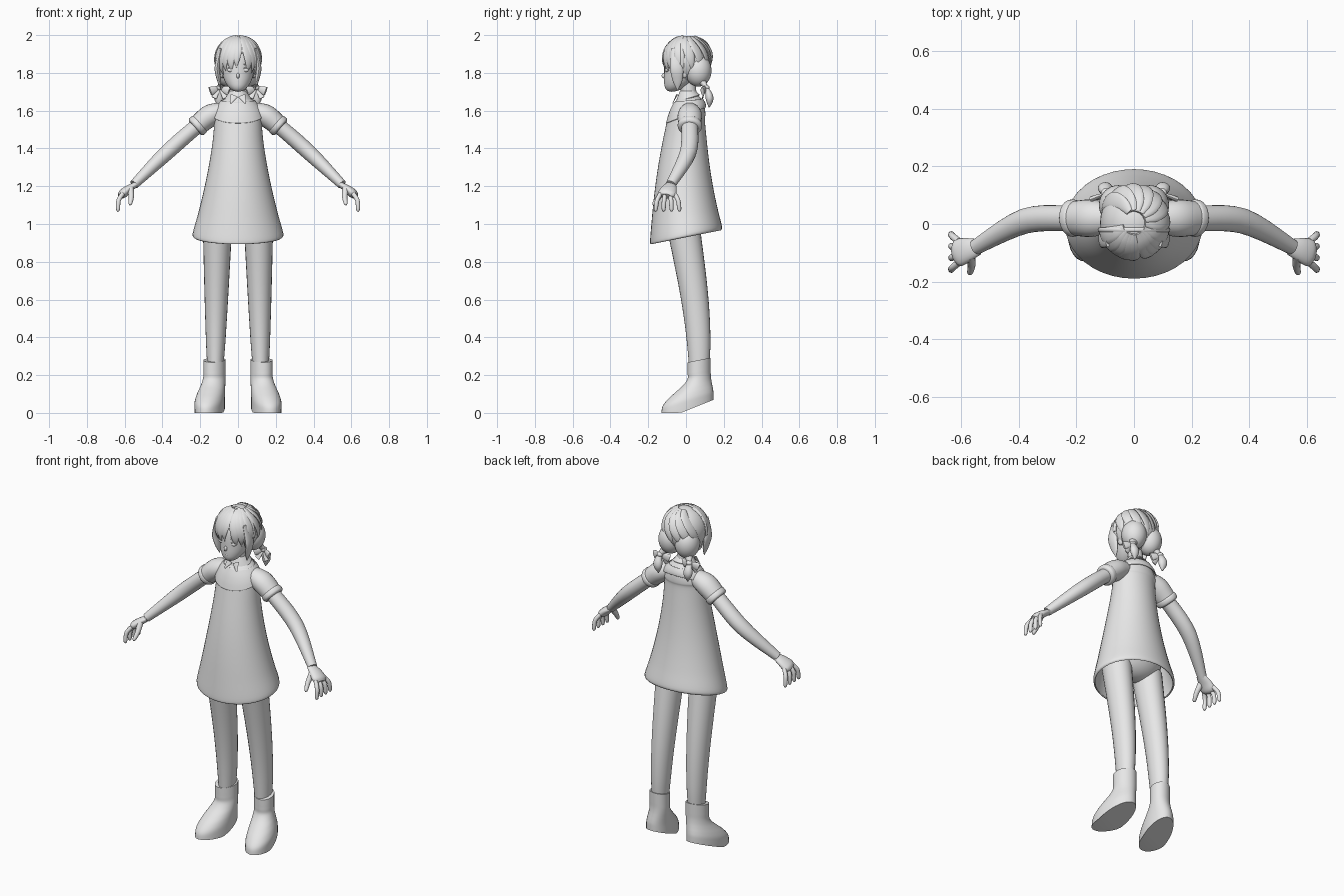
import bpy
import bmesh
from math import sin, cos, pi, radians
from mathutils import Vector

cube = bpy.data.objects.get("Cube")
if cube:
    bpy.data.objects.remove(cube, do_unlink=True)

colour = (0.8, 0.8, 0.8, 1)
grey = bpy.data.materials.new("plain grey")
grey.use_nodes = True
grey.diffuse_color = colour
grey.node_tree.nodes["Principled BSDF"].inputs["Base Color"].default_value = colour
X, Y, Z = Vector((1, 0, 0)), Vector((0, 1, 0)), Vector((0, 0, 1))


def finish(name, bm, mirror=False, thick=0):
    """Turn a bmesh into a smooth shaded object, optionally mirrored or thickened."""
    bmesh.ops.recalc_face_normals(bm, faces=bm.faces)
    mesh = bpy.data.meshes.new(name)
    bm.to_mesh(mesh)
    bm.free()
    mesh.materials.append(grey)
    ob = bpy.data.objects.new(name, mesh)
    bpy.context.collection.objects.link(ob)
    bpy.ops.object.select_all(action="DESELECT")
    ob.select_set(True)
    bpy.context.view_layer.objects.active = ob
    bpy.ops.object.shade_smooth_by_angle(angle=radians(50))
    if thick:
        modifier = ob.modifiers.new("thickness", "SOLIDIFY")
        modifier.thickness = thick
    if mirror:
        ob.modifiers.new("mirror", "MIRROR")


def spline(rows, steps):
    """Smoothly interpolate rows of numbers."""
    out = []
    last = len(rows) - 1
    for i in range(last):
        before, start, end, after = (rows[max(0, min(last, i + k))] for k in (-1, 0, 1, 2))
        for step in range(steps):
            t = step / steps
            out.append([q + t * (r - p) / 2 + t * t * (p - 2.5 * q + 2 * r - s / 2)
                        + t ** 3 * (1.5 * (q - r) + (s - p) / 2)
                        for p, q, r, s in zip(before, start, end, after)])
    return out + [list(rows[last])]


def loft(name, rows, ref=None, sides=24, steps=5, shear=0, caps=True, mirror=False, thick=0):
    """Skin rings (x, y, z, radius, radius, tilt); level rings, or across the path if ref is set."""
    rows = spline([tuple(row) + (0,) * (6 - len(row)) for row in rows], steps)
    points = [Vector(row[:3]) for row in rows]
    bm = bmesh.new()
    rings = []
    for i, (row, point) in enumerate(zip(rows, points)):
        u, v = X, Y
        if ref:
            along = (points[min(i + 1, len(points) - 1)] - points[max(i - 1, 0)]).normalized()
            u = (ref - along * along.dot(ref)).normalized()
            v = along.cross(u)
        ring = []
        for k in range(sides):
            angle = 2 * pi * k / sides
            offset = u * cos(angle) * max(row[3], .001) + v * sin(angle) * max(row[4], .001)
            place = point + offset
            if not ref:
                place.z = max(0, place.z + row[5] * offset.y)
                place.x -= shear * offset.y
            ring.append(bm.verts.new(place))
        rings.append(ring)
    for low, high in zip(rings, rings[1:]):
        for k in range(sides):
            j = (k + 1) % sides
            bm.faces.new((low[k], low[j], high[j], high[k]))
    if caps:
        bm.faces.new(rings[0])
        bm.faces.new(rings[-1])
    finish(name, bm, mirror, thick)


def limb(name, path, radii, ref=Y, flat=1, sides=16):
    """Mirrored tube along a path; flat scales its thickness."""
    loft(name, [(*point, r, r * flat) for point, r in zip(path, radii)], ref, sides, mirror=True)


def ball(name, centre, radii, mirror=False, remove=None, thick=0):
    """Scaled sphere, with faces removed by a rule."""
    bm = bmesh.new()
    bmesh.ops.create_uvsphere(bm, u_segments=32, v_segments=20, radius=1)
    for vert in bm.verts:
        vert.co = Vector(c + r * n for c, r, n in zip(centre, radii, vert.co))
    if remove:
        gone = [face for face in bm.faces if remove(face.calc_center_median())]
        bmesh.ops.delete(bm, geom=gone, context="FACES")
    finish(name, bm, mirror, thick)


def share(count):
    """Even steps from zero to one."""
    return [k / count for k in range(count + 1)]


# Dress: flared skirt with a hem that dips in front, rounding over at the shoulders
def skirt_ring(t):
    flare = 1 - t
    return (0, -.012 * sin(pi * t), .95 + .6 * t,
            .125 + .115 * flare ** 1.5, .1 + .09 * flare, .2 * flare ** 2)


def shoulder_ring(t, grow=0, tilt=0):
    swell = max(0, cos(t * pi / 2)) ** .7
    return (0, .022 * t - grow / 2, 1.55 + .13 * t,
            .045 + .085 * swell + grow, .045 + .055 * swell + grow, tilt * (1 - t))


hem = (0, 0, .93, .232, .186, .2)
loft("dress", [hem] + [skirt_ring(t) for t in share(6)]
     + [shoulder_ring(t) for t in share(5)[1:]], sides=40, caps=False, thick=.006)
loft("dress_yoke", [shoulder_ring(t, .008, .5) for t in share(5)[1:-1]],
     sides=40, caps=False, thick=.004)
ball("hips", (0, 0, 1.08), (.17, .11, .13))

# Collar with two folded points
loft("collar", [(0, .01, 1.705 - .04 * t, .042 + .028 * t, .042 + .022 * t, .3 * t)
                for t in share(2)], caps=False, thick=.006)
limb("collar_point", [(.02, -.05, 1.68), (.04, -.07, 1.64)], (.02, .004), ref=X, flat=.2)

# Sleeves, arms and palms share the same joints
shoulder = Vector((.08, .02, 1.6))
cuff = Vector((.22, .02, 1.515))
elbow = Vector((.38, .01, 1.375))
wrist = Vector((.55, -.08, 1.21))
knuckle = Vector((.61, -.1, 1.16))
upper_arm = shoulder.lerp(cuff, .5)
forearm = (elbow - cuff).normalized()
limb("sleeve", [shoulder, upper_arm + Z * .015, cuff], (.05, .065, .058), flat=.9, sides=24)
limb("sleeve_cuff", [cuff + forearm * k / 100 for k in (-3, -2, 0, 1)],
     (.055, .064, .064, .055), flat=.9, sides=24)
limb("arm", [upper_arm, cuff, elbow, wrist], (.043, .044, .044, .027), flat=.92, sides=24)
limb("palm", [wrist - X * .01, wrist.lerp(knuckle, .5), knuckle, knuckle + (knuckle - wrist) / 4],
     (.028, .042, .048, .03), flat=.5, sides=20)

# Fingers fan out from the knuckles and curl down
for i, label in enumerate(("little", "ring", "middle", "index")):
    fan = .018 - .012 * i
    root = knuckle + Y * (.04 - .025 * i)
    bend = root + Vector((.022, fan, -.035))
    tip = bend + Vector((.004, fan / 2, -.06))
    limb(label + "_finger", [root, bend, bend.lerp(tip, .8), tip], (.012, .012, .01, .002), sides=12)
thumb_root = wrist + Vector((.02, -.03, -.02))
thumb_tip = thumb_root + Vector((0, -.065, -.09))
limb("thumb", [thumb_root, thumb_root.lerp(thumb_tip, .5) - X * .005,
               thumb_root.lerp(thumb_tip, .9), thumb_tip], (.018, .014, .01, .002), ref=X, sides=12)

# Legs: swept back towards the ankle, thicker towards the hip
loft("leg", [(.12 - .01 * t, .07 * cos(t * pi / 2), .25 + .65 * t,
              .043 + .031 * t ** .8, .054 + .031 * t ** .8)
             for t in [1.2 * s for s in share(8)]], mirror=True)


# Boots: round shaft spreading into a rocker sole
def boot_ring(t):
    u = min(1, max(0, (t - .3) / .55))
    foot = u * u * (3 - 2 * u)
    return (.125 + .025 * foot, .07 - .062 * foot, .28 - .266 * t,
            .058 + .02 * foot, .061 + .077 * foot, .2 + .2 * t ** 4)


loft("boot", [boot_ring(t) for t in share(9)], shear=.15, sides=32, mirror=True)

# Neck and egg shaped head with the chin drawn forward
loft("neck", [(0, .02 - .015 * t, 1.64 + .13 * t, .044 - .006 * t, .042) for t in share(2)])
loft("head", [(0, -.02 - .055 * max(0, cos(pi * t)) ** 2, 1.835 - .135 * cos(pi * t),
               .086 * sin(pi * t), .095 * sin(pi * t)) for t in share(10)], sides=32)

# Face
ball("nose", (0, -.116, 1.785), (.009, .013, .014))
for label, height in (("upper", 1.756), ("lower", 1.748)):
    ball(label + "_lip", (0, -.108, height), (.018, .008, .005))
for label, height, size in (("eye", 1.815, .011), ("eyelid", 1.825, .004), ("eyebrow", 1.845, .003)):
    ball(label, (.037, -.1, height), (.02, .01, size), mirror=True)
ball("ear", (.085, -.01, 1.8), (.012, .02, .028), mirror=True)

# Hair: open cap, two rear lobes, side locks
skull, skull_size = Vector((0, .005, 1.868)), (.118, .126, .126)
ball("hair_cap", skull, skull_size, thick=.01, remove=lambda c: c.y < -.035 and c.z < 1.9)
ball("back_hair_lobe", (.054, .065, 1.812), (.068, .07, .085), mirror=True)
limb("side_lock", [(.09, -.06, 1.93), (.11, -.05, 1.83), (.1, -.045, 1.76), (.09, -.045, 1.71)],
     (.02, .034, .026, .003), flat=.4)


def over_skull(turn, rise):
    """Point on the hair surface at a heading and an elevation."""
    heading = Vector((sin(turn) * cos(rise), -cos(turn) * cos(rise), sin(rise)))
    return skull + Vector(s * n for s, n in zip(skull_size, heading)) * 1.01


def strand(name, turn, low, width):
    """Flat lock of hair following the skull from the crown down."""
    rows = []
    for t in share(6):
        point = over_skull(radians(turn * (.8 + .2 * t)), radians(72 + (low - 72) * t))
        rows.append((*point, width * sin(pi * (.15 + .85 * t)), .008 * (1 - t ** 4)))
    loft(name, rows, Vector((cos(radians(turn)), sin(radians(turn)), 0)), sides=12)


# Fringe with a gap beside the parting, then locks over the back
for i, turn in enumerate((-75, -55, -38, -20, -4, 30, 46, 62, 78)):
    strand("fringe_lock", turn, -18 - abs(turn) * .3 - 8 * (i % 2), .03)
for turn in range(105, 260, 25):
    strand("back_lock", turn, -28, .03)

# Hairband over the crown
loft("hairband", [(.123 * sin(a), -.02, skull.z + .128 * cos(a), .008, .004)
                  for a in [radians(200 * t - 100) for t in share(10)]], Y, sides=8)

# Pigtails tied with bows
knot = Vector((.097, .107, 1.722))
limb("pigtail", [knot - Vector((.02, .02, -.03)), knot, knot + Vector((.003, .015, -.04)),
                 knot + Vector((.002, .018, -.07)), knot + Vector((0, .015, -.105))],
     (.026, .014, .025, .023, .003), ref=X, flat=.8)
ball("bow_knot", knot, (.018, .018, .015), mirror=True)
for label, side in (("outer", 1), ("inner", -1)):
    loop = knot + Vector((.05 * side, -.02, -.02))
    limb(label + "_bow_loop", [knot, knot.lerp(loop, .6), loop], (.008, .02, .024), ref=Z, flat=.4)
    limb(label + "_bow_tail", [knot, knot + Vector((.03 * side, -.02, -.055))],
         (.006, .015), ref=X, flat=.25)
